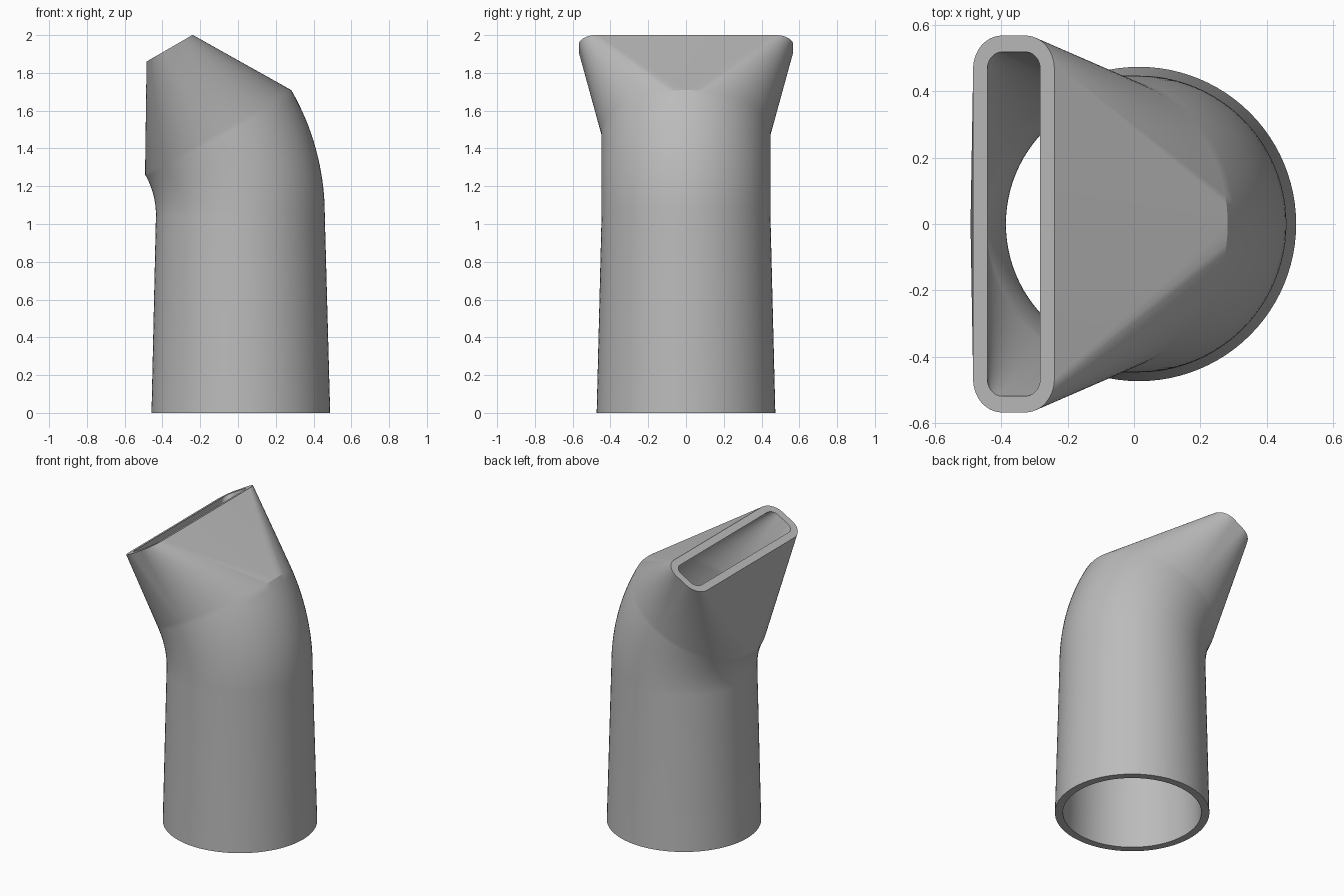
import bpy, bmesh, math
from mathutils import Vector

if "Cube" in bpy.data.objects:
    bpy.data.objects.remove(bpy.data.objects["Cube"])

QUARTER = 24          # segments per quarter turn
BEND = math.radians(30)
BEND_R = 0.877        # centreline radius of the elbow
BEND_Z = 1.047        # height where the elbow starts
AXIS_X = 0.0125
WALL = 0.049

grey = bpy.data.materials.new("plain grey")
grey.use_nodes = True
colour = (0.5, 0.5, 0.5, 1)
grey.diffuse_color = colour
grey.node_tree.nodes["Principled BSDF"].inputs["Base Color"].default_value = colour


def section(centre, tilt, half_u, half_v, corner):
    """Rounded rectangle ring; a circle when both halves equal the corner radius."""
    u = Vector((math.cos(tilt), 0, math.sin(tilt)))
    v = Vector((0, 1, 0))
    ring = []
    for q, (su, sv) in enumerate([(1, 1), (-1, 1), (-1, -1), (1, -1)]):
        for i in range(QUARTER + 1):
            a = (q + i / QUARTER) * math.pi / 2
            ring.append(centre
                        + u * (su * (half_u - corner) + corner * math.cos(a))
                        + v * (sv * (half_v - corner) + corner * math.sin(a)))
    return ring


def skin(inset, corner):
    """Sections of one wall surface, from the foot to the slot."""
    foot, neck = 0.473 - inset, 0.447 - inset
    rings = [section(Vector((0.015, 0, 0)), 0, foot, foot, foot)]
    steps = 16
    for i in range(steps + 1):
        t = BEND * i / steps
        c = Vector((AXIS_X - BEND_R * (1 - math.cos(t)), 0, BEND_Z + BEND_R * math.sin(t)))
        rings.append(section(c, t, neck, neck, neck))
    tip = c + 0.514 * Vector((-math.sin(BEND), 0, math.cos(BEND)))
    rings.append(section(tip, BEND, 0.141 - inset, 0.567 - inset, corner))
    return rings


# Closed loop of rings: up the outside, over the slot rim, down the inside, across the foot
loop = skin(0, 0.1) + skin(WALL, 0.052)[::-1]
bm = bmesh.new()
rings = [[bm.verts.new(p) for p in ring] for ring in loop]
count = len(rings[0])
for k, low in enumerate(rings):
    high = rings[(k + 1) % len(rings)]
    for i in range(count):
        j = (i + 1) % count
        bm.faces.new((low[i], low[j], high[j], high[i]))
bmesh.ops.remove_doubles(bm, verts=bm.verts, dist=1e-5)
bmesh.ops.recalc_face_normals(bm, faces=bm.faces)

mesh = bpy.data.meshes.new("bent_nozzle")
bm.to_mesh(mesh)
bm.free()
mesh.materials.append(grey)
nozzle = bpy.data.objects.new("bent_nozzle", mesh)
bpy.context.collection.objects.link(nozzle)
bpy.context.view_layer.objects.active = nozzle
nozzle.select_set(True)
bpy.ops.object.shade_smooth_by_angle(angle=math.radians(25))
